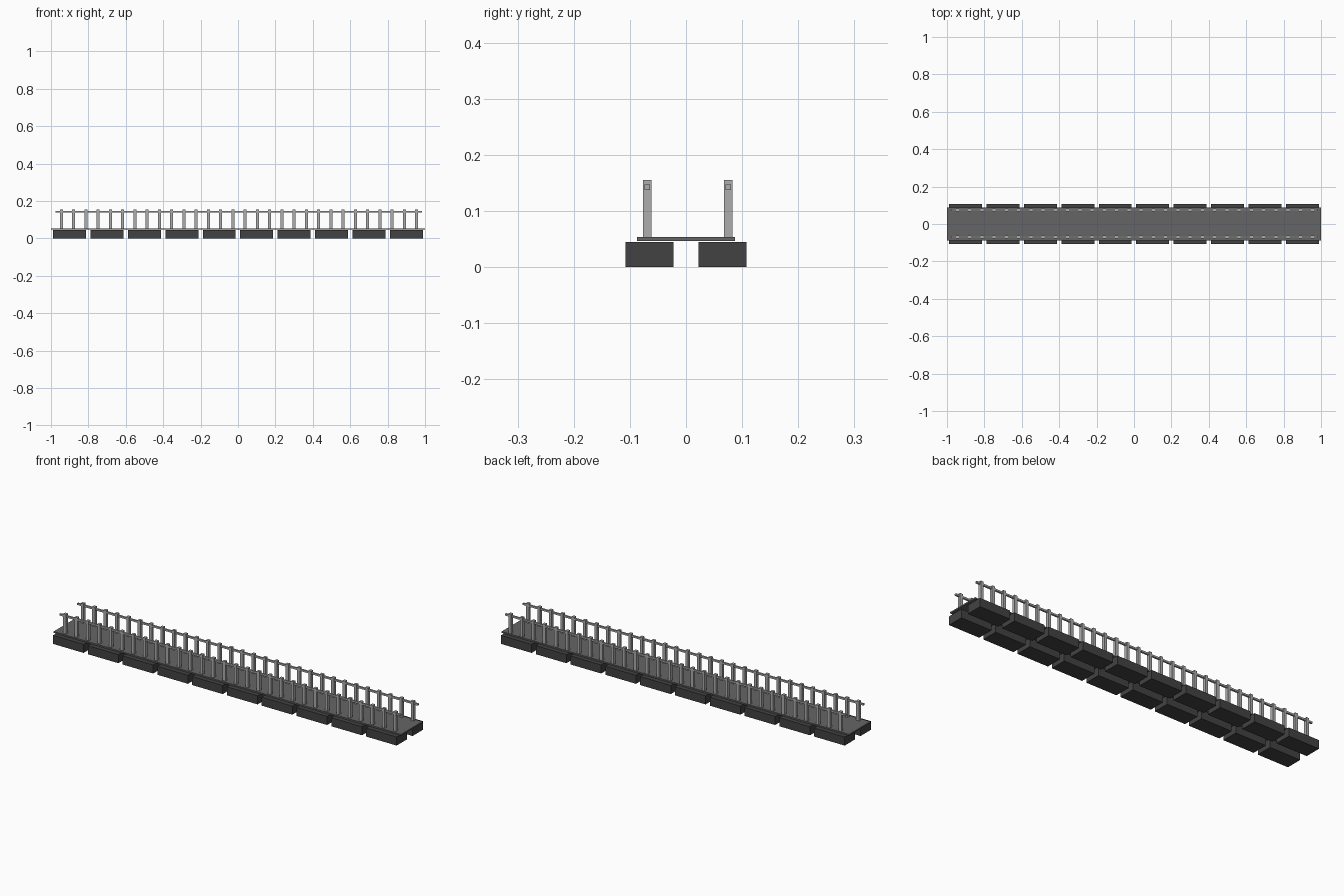
import bpy

if "Cube" in bpy.data.objects:
    bpy.data.objects.remove(bpy.data.objects["Cube"])


def material(name, grey):
    m = bpy.data.materials.new(name)
    m.diffuse_color = (grey, grey, grey, 1)
    m.use_nodes = True
    m.node_tree.nodes["Principled BSDF"].inputs["Base Color"].default_value = m.diffuse_color
    return m


dark = material("dark_float", 0.055)
mid = material("deck_grey", 0.13)
light = material("rail_grey", 0.42)


def box(name, x, y, z, mat):
    """Box from (min, max) ranges on each axis."""
    bpy.ops.mesh.primitive_cube_add(size=1, location=[(a + b) / 2 for a, b in (x, y, z)])
    ob = bpy.context.object
    ob.name = name
    ob.scale = [b - a for a, b in (x, y, z)]
    bpy.ops.object.transform_apply(location=False, rotation=False, scale=True)
    ob.data.materials.append(mat)
    return ob


def repeat(ob, count, pitch):
    """Row of copies along x."""
    mod = ob.modifiers.new("row", 'ARRAY')
    mod.count = count
    mod.use_relative_offset = False
    mod.use_constant_offset = True
    mod.constant_offset_displace = (pitch, 0, 0)


# walkway deck
box("deck", (-1, 1), (-0.087, 0.087), (0.0465, 0.0535), mid)

# two rows of pontoon floats
for side, y in (("front", (-0.108, -0.0225)), ("back", (0.0225, 0.108))):
    pontoons = box(side + "_floats", (-0.989, -0.813), y, (0, 0.0445), dark)
    repeat(pontoons, 10, 0.2002)

# railings: posts with a square handrail running through them
for side, yc in (("front", -0.069), ("back", 0.0755)):
    posts = box(side + "_posts", (-0.952, -0.9365), (yc - 0.0077, yc + 0.0077),
                (0.053, 0.155), light)
    repeat(posts, 30, 0.0655)
    box(side + "_handrail", (-0.975, 0.985), (yc - 0.0047, yc + 0.0047),
        (0.138, 0.147), light)
